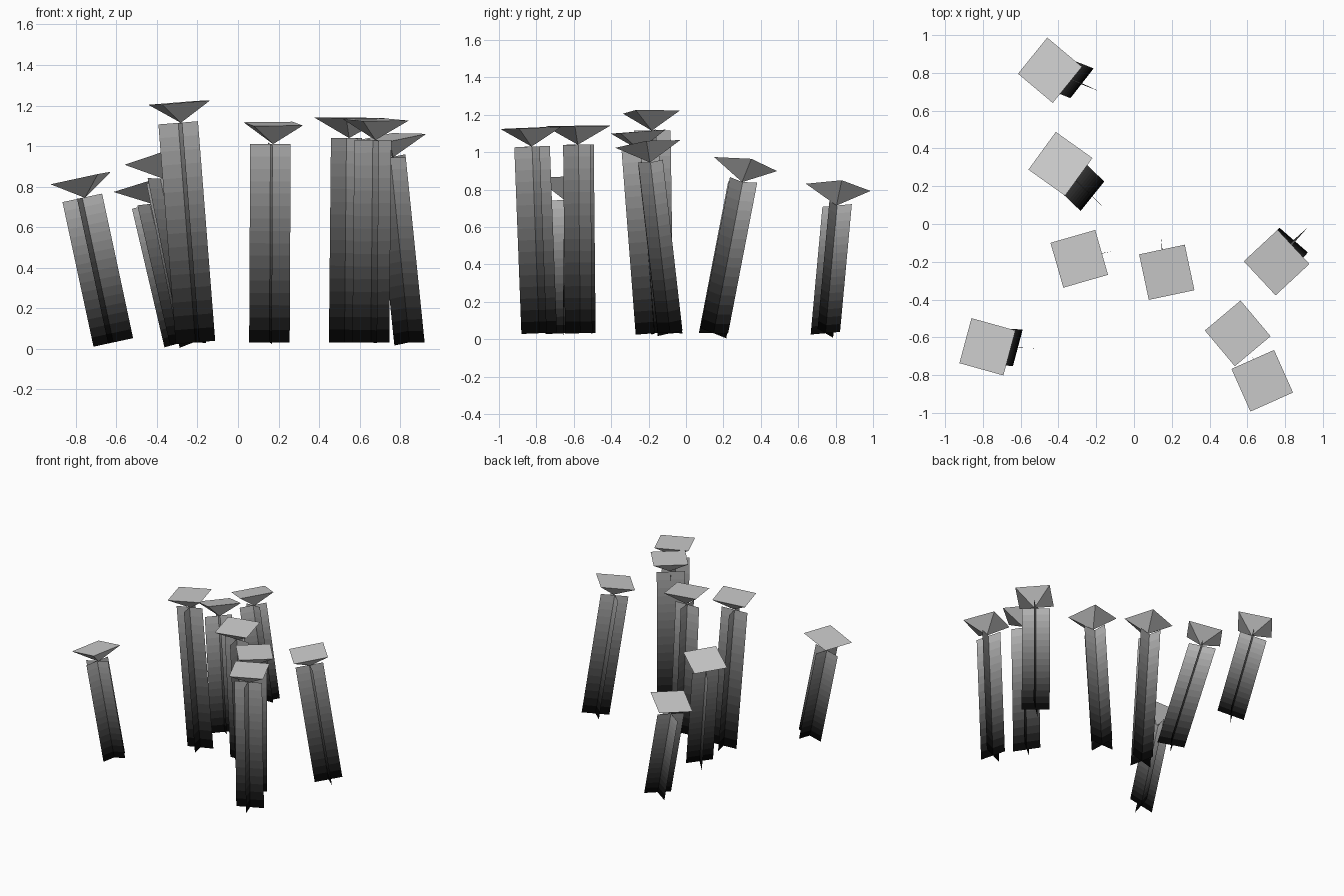
import bpy
from math import radians, cos, sin
from mathutils import Vector

if "Cube" in bpy.data.objects:
    bpy.data.objects.remove(bpy.data.objects["Cube"])

STEM_W, CAP_W, CAP_H, BANDS = 0.2, 0.247, 0.1, 16

# base x,y | stem top x,y,z | yaw of blade one, blade two, cap (degrees)
PLANTS = [
    (-.615, -.655, -.768, -.648, .745, 74.5, -2, -15),
    (.155, -.17, .16, -.245, 1.01, 2, 97, 12),
    (-.22, .147, -.383, .303, .84, 51.6, -45, -36),
    (-.275, .745, -.435, .808, .715, 51, -25, -39),
    (.845, -.085, .752, -.19, .945, -41, 42, 43),
    (-.21, -.165, -.295, -.18, 1.115, 12, 102, 16),
    (.525, -.565, .535, -.575, 1.04, 40, 125, 40),
    (.655, -.785, .665, -.823, 1.03, 24, 108, 24),
]


def shade(name, v):
    mat = bpy.data.materials.new(name)
    mat.diffuse_color = (v, v, v, 1)
    mat.use_nodes = True
    mat.node_tree.nodes["Principled BSDF"].inputs["Base Color"].default_value = mat.diffuse_color
    return mat


# stems fade from near black at the foot to grey at the top
FADE = [shade(f"fade_{i}", .46 * ((i + .5) / BANDS) ** 1.7) for i in range(BANDS)]


def make(name, verts, faces):
    mesh = bpy.data.meshes.new(name)
    mesh.from_pydata([tuple(v) for v in verts], [], faces)
    bpy.context.collection.objects.link(bpy.data.objects.new(name, mesh))
    return mesh


def across(yaw, axis):
    """Unit direction with this yaw, square to the stem axis."""
    d = Vector((cos(radians(yaw)), sin(radians(yaw)), 0))
    return (d - axis * d.dot(axis)).normalized()


for n, (bx, by, tx, ty, tz, yaw1, yaw2, cap_yaw) in enumerate(PLANTS, 1):
    base, top = Vector((bx, by, .032)), Vector((tx, ty, tz))
    axis = (top - base).normalized()

    # stem: two crossed flat blades, cut into bands for the fade
    verts, faces = [], []
    for yaw in (yaw1, yaw2):
        d = across(yaw, axis) * STEM_W / 2
        s = len(verts)
        for i in range(BANDS + 1):
            p = base.lerp(top, i / BANDS)
            verts += [p - d, p + d]
        faces += [(s + 2*i, s + 2*i + 1, s + 2*i + 3, s + 2*i + 2) for i in range(BANDS)]
    mesh = make(f"stem_{n}", verts, faces)
    for mat in FADE:
        mesh.materials.append(mat)
    for p in mesh.polygons:
        p.material_index = p.index % BANDS

    # cap: upturned square pyramid standing on its tip
    u = across(cap_yaw, axis) * CAP_W / 2
    v = axis.cross(u)
    tip = top + Vector((.013, -.003, 0))
    c = tip + axis * CAP_H
    make(f"cap_{n}", [c - u - v, c + u - v, c + u + v, c - u + v, tip],
         [(0, 1, 2, 3), (1, 0, 4), (2, 1, 4), (3, 2, 4), (0, 3, 4)])
